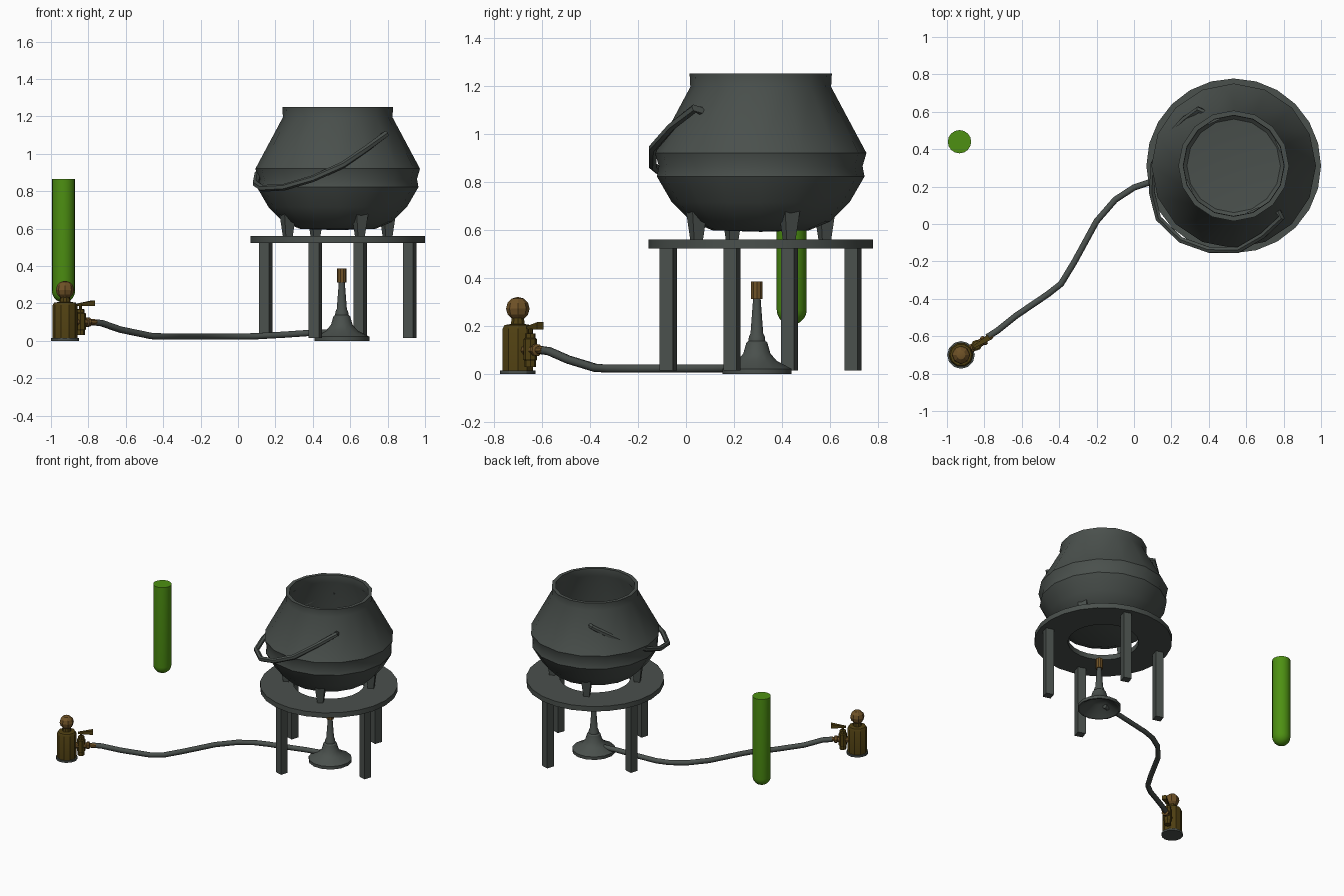
import bpy, bmesh, math
from mathutils import Vector

if "Cube" in bpy.data.objects:
    bpy.data.objects.remove(bpy.data.objects["Cube"])


def material(name, rgb):
    m = bpy.data.materials.new(name)
    m.diffuse_color = (*rgb, 1)
    m.use_nodes = True
    m.node_tree.nodes["Principled BSDF"].inputs["Base Color"].default_value = m.diffuse_color
    return m


IRON = material("iron grey", (0.068, 0.080, 0.073))
GREEN = material("glass green", (0.075, 0.28, 0.006))
BRASS = material("brass brown", (0.16, 0.085, 0.020))
DARK = material("dark brass", (0.080, 0.051, 0.006))


def finish(name, bm, mat, angle=30):
    bmesh.ops.recalc_face_normals(bm, faces=bm.faces)
    me = bpy.data.meshes.new(name)
    bm.to_mesh(me)
    bm.free()
    ob = bpy.data.objects.new(name, me)
    bpy.context.collection.objects.link(ob)
    me.materials.append(mat)
    bpy.ops.object.select_all(action='DESELECT')
    ob.select_set(True)
    bpy.context.view_layer.objects.active = ob
    bpy.ops.object.shade_smooth_by_angle(angle=math.radians(angle))
    return ob


def lathe(name, profile, sides, mat, at, axis=(0, 0, 1), loop=False, angle=30):
    """Spin (radius, height) points about an axis through `at`."""
    q = Vector((0, 0, 1)).rotation_difference(Vector(axis))
    bm = bmesh.new()
    rings = []
    for r, h in profile:
        n = 1 if r == 0 else sides
        rings.append([bm.verts.new(Vector(at) + q @ Vector((
            r * math.cos(2 * math.pi * i / sides),
            r * math.sin(2 * math.pi * i / sides), h))) for i in range(n)])
    pairs = list(zip(rings, rings[1:])) + ([(rings[-1], rings[0])] if loop else [])
    for a, b in pairs:
        for i in range(sides):
            j = (i + 1) % sides
            f = [a[i % len(a)], a[j % len(a)], b[j % len(b)], b[i % len(b)]]
            bm.faces.new(list(dict.fromkeys(f)))
    return finish(name, bm, mat, angle)


def tube(name, points, radius, sides, mat):
    """Sweep a round section along a path."""
    pts = [Vector(p) for p in points]
    bm = bmesh.new()
    rings = []
    for k, p in enumerate(pts):
        t = (pts[min(k + 1, len(pts) - 1)] - pts[max(k - 1, 0)]).normalized()
        u = t.cross(Vector((0, 0, 1))).normalized()
        v = u.cross(t)
        rings.append([bm.verts.new(p + radius * (
            u * math.cos(2 * math.pi * (i + .5) / sides) +
            v * math.sin(2 * math.pi * (i + .5) / sides))) for i in range(sides)])
    for a, b in zip(rings, rings[1:]):
        for i in range(sides):
            j = (i + 1) % sides
            bm.faces.new((a[i], a[j], b[j], b[i]))
    bm.faces.new(rings[0])
    bm.faces.new(rings[-1])
    return finish(name, bm, mat, 50)


def post(name, centre, angle, z0, z1, w0, w1, mat):
    """Square post, optionally tapered, turned to face outwards."""
    bm = bmesh.new()
    bmesh.ops.create_cube(bm, size=1)
    c, s = math.cos(angle), math.sin(angle)
    for v in bm.verts:
        w, z = (w1, z1) if v.co.z > 0 else (w0, z0)
        x, y = v.co.x * w, v.co.y * w
        v.co = (centre[0] + x * c - y * s, centre[1] + x * s + y * c, z)
    return finish(name, bm, mat)


CX, CY = 0.533, 0.311

# Cauldron with hollow inside
lathe("cauldron", [
    (0, .592), (.20, .598), (.29, .635), (.37, .715), (.432, .822), (.424, .865),
    (.440, .92), (.293, 1.195), (.296, 1.25), (.270, 1.25), (.268, 1.195),
    (.405, .92), (.39, .82), (.33, .72), (.25, .65), (0, .625)],
    16, IRON, (CX, CY, 0), angle=35)

# Stand: ring top
lathe("stand_ring", [(.467, .523), (.467, .56), (.24, .56), (.24, .523)],
      24, IRON, (CX, CY, 0), loop=True)

# Four stand legs and four cauldron feet
for k in range(4):
    a = math.radians(-17.3 + 90 * k)
    post(f"stand_leg_{k + 1}", (CX + .403 * math.cos(a), CY + .403 * math.sin(a)),
         a, .014, .53, .057, .057, IRON)
    a = math.radians(24 + 90 * k)
    post(f"cauldron_foot_{k + 1}", (CX + .292 * math.cos(a), CY + .292 * math.sin(a)),
         a, .558, .70, .040, .072, IRON)

# Drooping carrying handle
tube("cauldron_handle", [
    (.765, .075, 1.09), (.79, .035, 1.105), (.69, -.06, 1.03), (.56, -.138, .94),
    (.40, -.138, .867), (.25, -.085, .822), (.13, .03, .815), (.095, .17, .84),
    (.105, .32, .89), (.175, .46, .97), (.27, .56, 1.05), (.345, .612, 1.10),
    (.385, .59, 1.10)], .018, 6, IRON)

# Burner: hollow foot, stem and nozzle
BX, BY = .555, .295
lathe("burner_body", [
    (0, .07), (.05, .06), (.135, 0), (.147, 0), (.147, .022), (.085, .055),
    (.058, .085), (.045, .13), (.036, .138), (.034, .155), (.027, .17),
    (.016, .315), (0, .315)], 14, IRON, (BX, BY, 0))
lathe("burner_nozzle", [(0, .313), (.025, .313), (.025, .386), (.018, .386),
                        (.018, .36), (0, .36)], 10, BRASS, (BX, BY, 0))

# Gas hose
tube("hose", [
    (-.785, -.605, .10), (-.73, -.57, .095), (-.63, -.49, .06), (-.46, -.375, .025),
    (-.39, -.32, .023), (-.32, -.205, .023), (-.20, .015, .023), (-.10, .13, .023),
    (0, .195, .023), (.09, .225, .024), (.25, .25, .033), (.38, .268, .042),
    (.50, .287, .045)], .018, 8, IRON)

# Gas tap: foot, body and knob
TX, TY = -.925, -.70
lathe("tap_foot", [(0, 0), (.074, 0), (.074, .014), (0, .014)], 12, IRON, (TX, TY, 0))
lathe("tap_body", [(0, .012), (.066, .012), (.066, .19), (.058, .204), (.03, .208),
                   (.025, .25), (0, .25)], 10, DARK, (TX, TY, 0))
lathe("tap_knob", [(.049 * math.sin(math.pi * k / 6) if 0 < k < 6 else 0,
                    .272 - .049 * math.cos(math.pi * k / 6)) for k in range(7)],
      8, BRASS, (TX, TY, 0), angle=20)

# Valve housing, outlet and lever, pointing towards the hose
D = Vector((.85, .53, 0)).normalized()
V = Vector((TX, TY, 0)) + D * .098
lathe("valve_housing", [
    (0, .03), (.024, .03), (.024, .055), (.029, .062), (.029, .145), (.022, .15),
    (.022, .168), (.009, .17), (.009, .195), (0, .195)], 8, DARK, V)
lathe("valve_outlet", [
    (0, -.10), (.022, -.10), (.022, .0), (.02, .035), (.026, .04), (.026, .055),
    (.015, .06), (.017, .085), (.012, .10), (0, .10)],
    8, BRASS, V + Vector((0, 0, .10)), axis=D)
bm = bmesh.new()
bmesh.ops.create_cube(bm, size=1)
side = Vector((-D.y, D.x, 0))
for v in bm.verts:
    t = v.co.x + .5
    v.co = (V + D * (-.02 + .10 * t) + side * v.co.y * (.012 + .020 * t)
            + Vector((0, 0, .193 + .008 * t + v.co.z * (.012 + .018 * t))))
finish("valve_lever", bm, DARK)

# Green test tube with a rounded end
R = .0625
lathe("test_tube", [(R * math.sin(math.pi * k / 10) if k else 0,
                     .205 + R - R * math.cos(math.pi * k / 10)) for k in range(6)]
      + [(R, .865), (0, .865)], 16, GREEN, (-.933, .44, 0))
